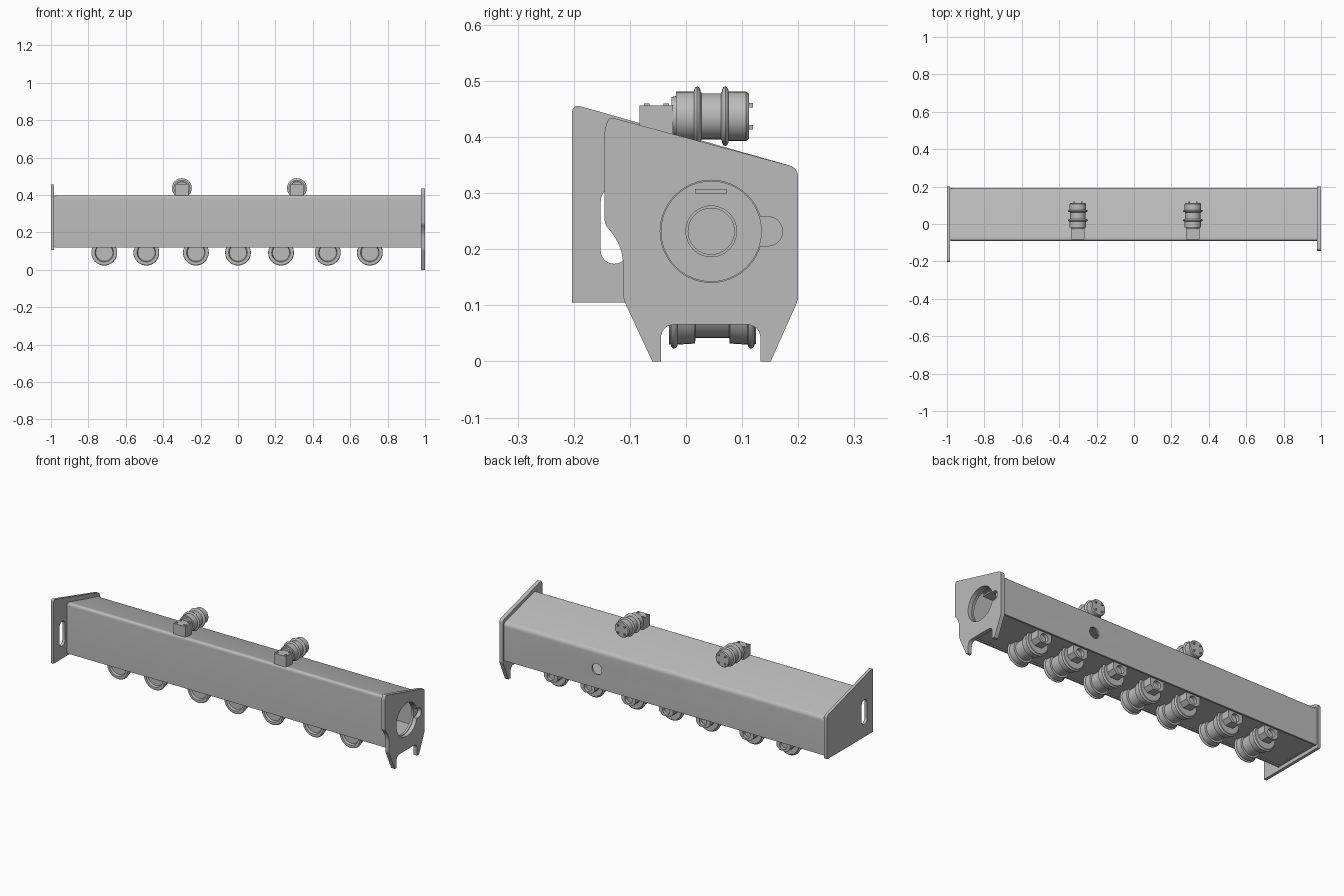
import bpy, bmesh, math
from mathutils import Vector, Matrix

cube = bpy.data.objects.get("Cube")
if cube:
    bpy.data.objects.remove(cube, do_unlink=True)

steel = bpy.data.materials.new("light grey steel")
steel.use_nodes = True
steel.diffuse_color = (0.5, 0.5, 0.5, 1)
steel.node_tree.nodes["Principled BSDF"].inputs["Base Color"].default_value = (0.5, 0.5, 0.5, 1)


def finish(bm, name, angle=35):
    bmesh.ops.recalc_face_normals(bm, faces=bm.faces[:])
    mesh = bpy.data.meshes.new(name)
    bm.to_mesh(mesh)
    bm.free()
    ob = bpy.data.objects.new(name, mesh)
    bpy.context.collection.objects.link(ob)
    mesh.materials.append(steel)
    smooth(ob, angle)
    return ob


def activate(ob):
    bpy.ops.object.select_all(action="DESELECT")
    ob.select_set(True)
    bpy.context.view_layer.objects.active = ob


def smooth(ob, angle=35):
    activate(ob)
    bpy.ops.object.shade_smooth_by_angle(angle=math.radians(angle))


def rounded(corners, steps=6):
    """Turn (y, z, radius) corners into an outline with curved corners."""
    pts = []
    for i, (y, z, r) in enumerate(corners):
        p = Vector((y, z))
        if r == 0:
            pts.append(p)
            continue
        a = p + (Vector(corners[i - 1][:2]) - p).normalized() * r
        b = p + (Vector(corners[(i + 1) % len(corners)][:2]) - p).normalized() * r
        for k in range(steps + 1):
            t = k / steps
            pts.append(a * (1 - t) ** 2 + p * 2 * t * (1 - t) + b * t * t)
    return pts


def prism(name, pts, x0, x1):
    """Extrude a (y, z) outline along x."""
    bm = bmesh.new()
    face = bm.faces.new([bm.verts.new((x0, p[0], p[1])) for p in pts])
    res = bmesh.ops.extrude_face_region(bm, geom=[face])
    verts = [v for v in res["geom"] if isinstance(v, bmesh.types.BMVert)]
    bmesh.ops.translate(bm, verts=verts, vec=(x1 - x0, 0, 0))
    return finish(bm, name)


def capsule(y0, z0, y1, z1, r, n=16):
    """Outline of a slot running between two points."""
    ang = math.atan2(z1 - z0, y1 - y0)
    pts = []
    for cy, cz, start in ((y1, z1, ang - math.pi / 2), (y0, z0, ang + math.pi / 2)):
        for k in range(n + 1):
            a = start + math.pi * k / n
            pts.append((cy + r * math.cos(a), cz + r * math.sin(a)))
    return pts


def circle(y, z, r, n=48):
    return [(y + r * math.cos(k * math.tau / n), z + r * math.sin(k * math.tau / n)) for k in range(n)]


def cut(ob, cutter):
    mod = ob.modifiers.new("cut", "BOOLEAN")
    mod.operation = "DIFFERENCE"
    mod.solver = "EXACT"
    mod.object = cutter
    activate(ob)
    bpy.ops.object.modifier_apply(modifier=mod.name)
    bpy.data.objects.remove(cutter, do_unlink=True)
    smooth(ob)


def lathe(bm, profile, steps=32):
    """Spin a (y, radius) profile about the y axis."""
    verts = [bm.verts.new((0, y, r)) for y, r in profile]
    edges = [bm.edges.new(pair) for pair in zip(verts, verts[1:])]
    bmesh.ops.spin(bm, geom=verts + edges, axis=(0, 1, 0), cent=(0, 0, 0), angle=math.tau, steps=steps)
    bmesh.ops.remove_doubles(bm, verts=bm.verts[:], dist=0.0003)


def box(bm, size, at):
    m = Matrix.Translation(at) @ Matrix.Diagonal((*size, 1))
    return bmesh.ops.create_cube(bm, size=1, matrix=m)["verts"]


def rib(y, low, high, w=0.006):
    """Profile points of a rounded ring around a barrel."""
    return [(y + w * math.cos(a), low + (high - low) * math.sin(a))
            for a in (math.pi * (1 - k / 6) for k in range(7))]


# Sloping hollow beam, open at the bottom
path = rounded([(0.193, 0.12, 0), (0.193, 0.327, 0.02), (-0.09, 0.402, 0.02), (-0.09, 0.12, 0)])
inner = rounded([(-0.08, 0.12, 0), (-0.08, 0.389, 0.014), (0.183, 0.319, 0.014), (0.183, 0.12, 0)])
beam = prism("beam_shell", path + inner, -0.98, 0.978)
bm = bmesh.new()
bmesh.ops.create_cone(bm, cap_ends=True, segments=32, radius1=0.03, radius2=0.03, depth=0.1,
                      matrix=Matrix.Translation((0.41, 0.19, 0.225)) @ Matrix.Rotation(math.pi / 2, 4, "X"))
cut(beam, finish(bm, "hole_cutter"))

bm = bmesh.new()
box(bm, (1.95, 0.265, 0.008), (0, 0.0515, 0.13))
finish(bm, "beam_floor")

# Inner walls that carry the service opening
wall = [(-0.081, 0.13), (0.184, 0.13), (0.184, 0.322), (-0.081, 0.392)]
end_ring = prism("end_ring", wall, 0.965, 0.977)
cut(end_ring, prism("ring_cutter", circle(0.045, 0.232, 0.089), 0.9, 1.1))
bulkhead = prism("bulkhead", wall, -0.6, -0.59)
cut(bulkhead, prism("bulkhead_cutter", circle(0.045, 0.232, 0.043), -0.7, -0.5))
collar = prism("bulkhead_collar", circle(0.045, 0.232, 0.046), -0.61, -0.58)
cut(collar, prism("collar_cutter", circle(0.045, 0.232, 0.041), -0.7, -0.5))
bm = bmesh.new()
box(bm, (0.06, 0.057, 0.008), (0.93, 0.0445, 0.303))
finish(bm, "inner_tab")

# Left end plate with two feet and a keyhole opening
left_plate = prism("left_end_plate", rounded([
    (-0.06, 0, 0), (-0.112, 0.112, 0.01), (-0.112, 0.205, 0.035), (-0.145, 0.245, 0.008),
    (-0.145, 0.415, 0.01), (-0.137, 0.436, 0.008), (0.2, 0.345, 0.018), (0.2, 0.11, 0.01),
    (0.151, 0, 0), (0.133, 0, 0), (0.133, 0.066, 0.028), (-0.045, 0.066, 0.028), (-0.045, 0, 0)]),
    0.978, 1.0)
cut(left_plate, prism("round_cutter", circle(0.045, 0.232, 0.091), 0.9, 1.1))
cut(left_plate, prism("key_cutter", capsule(0.08, 0.232, 0.146, 0.232, 0.026), 0.9, 1.1))

# Right end plate with a tall slot
right_plate = prism("right_end_plate", rounded([
    (-0.203, 0.105, 0), (-0.203, 0.459, 0.016), (0.2, 0.345, 0.018), (0.2, 0.105, 0.01)]),
    -1.0, -0.984)
cut(right_plate, prism("slot_cutter", capsule(-0.128, 0.198, -0.128, 0.286, 0.024), -1.1, -0.9))
prism("right_backing_plate", [(-0.088, 0.125), (0.191, 0.125), (0.191, 0.328), (-0.088, 0.395)], -0.985, -0.974)

# Top connectors: square elbow block, ribbed barrel and end bolts
top_profile = ([(-0.026, 0), (-0.026, 0.034), (-0.018, 0.036), (-0.018, 0.044)] + rib(0.02, 0.044, 0.053)
               + [(0.028, 0.041), (0.062, 0.041)] + rib(0.07, 0.044, 0.053)
               + [(0.107, 0.044), (0.112, 0.04), (0.112, 0)])
for i, x in enumerate((-0.3, 0.315)):
    bm = bmesh.new()
    lathe(bm, top_profile)
    for k in range(4):
        a = math.pi / 4 + k * math.pi / 2
        box(bm, (0.008, 0.01, 0.008), (0.028 * math.cos(a), 0.114, 0.028 * math.sin(a)))
    box(bm, (0.072, 0.06, 0.062), (0, -0.053, -0.012))
    for sx in (-1, 1):
        for y in (-0.07, -0.035):
            box(bm, (0.01, 0.01, 0.006), (sx * 0.026, y, 0.02))
    bmesh.ops.translate(bm, verts=bm.verts[:], vec=(x, 0, 0.437))
    finish(bm, f"top_connector_{i + 1}")

# Bottom connectors: flanged spool with a cupped front and a clamp block at the back
spool = ([(-0.018, 0), (-0.018, 0.046), (-0.03, 0.05), (-0.03, 0.062)] + rib(-0.021, 0.062, 0.069)
         + [(0.016, 0.06), (0.017, 0.05), (0.077, 0.05), (0.078, 0.06)] + rib(0.116, 0.062, 0.069)
         + [(0.125, 0.06), (0.125, 0)])
for i, x in enumerate((-0.715, -0.49, -0.225, 0, 0.23, 0.48, 0.705)):
    bm = bmesh.new()
    lathe(bm, spool)
    bmesh.ops.translate(bm, verts=bm.verts[:], vec=(x, 0, 0.092))
    cutaway = bmesh.ops.bisect_plane(bm, geom=bm.verts[:] + bm.edges[:] + bm.faces[:],
                                     plane_co=(0, 0, 0.13), plane_no=(0, 0, 1), clear_outer=True)
    finish(bm, f"bottom_connector_{i + 1}")
    bm = bmesh.new()
    box(bm, (0.085, 0.05, 0.062), (x, 0.148, 0.098))
    low = [e for e in bm.edges if all(v.co.z < 0.08 for v in e.verts) and abs(e.verts[0].co.x - e.verts[1].co.x) < 0.001]
    bmesh.ops.bevel(bm, geom=low, offset=0.02, segments=1, affect="EDGES")
    clamp = finish(bm, f"clamp_block_{i + 1}")
    bm = bmesh.new()
    bmesh.ops.create_cone(bm, cap_ends=True, segments=24, radius1=0.022, radius2=0.022, depth=0.04,
                          matrix=Matrix.Translation((x, 0.175, 0.097)) @ Matrix.Rotation(math.pi / 2, 4, "X"))
    cut(clamp, finish(bm, "clamp_cutter"))
